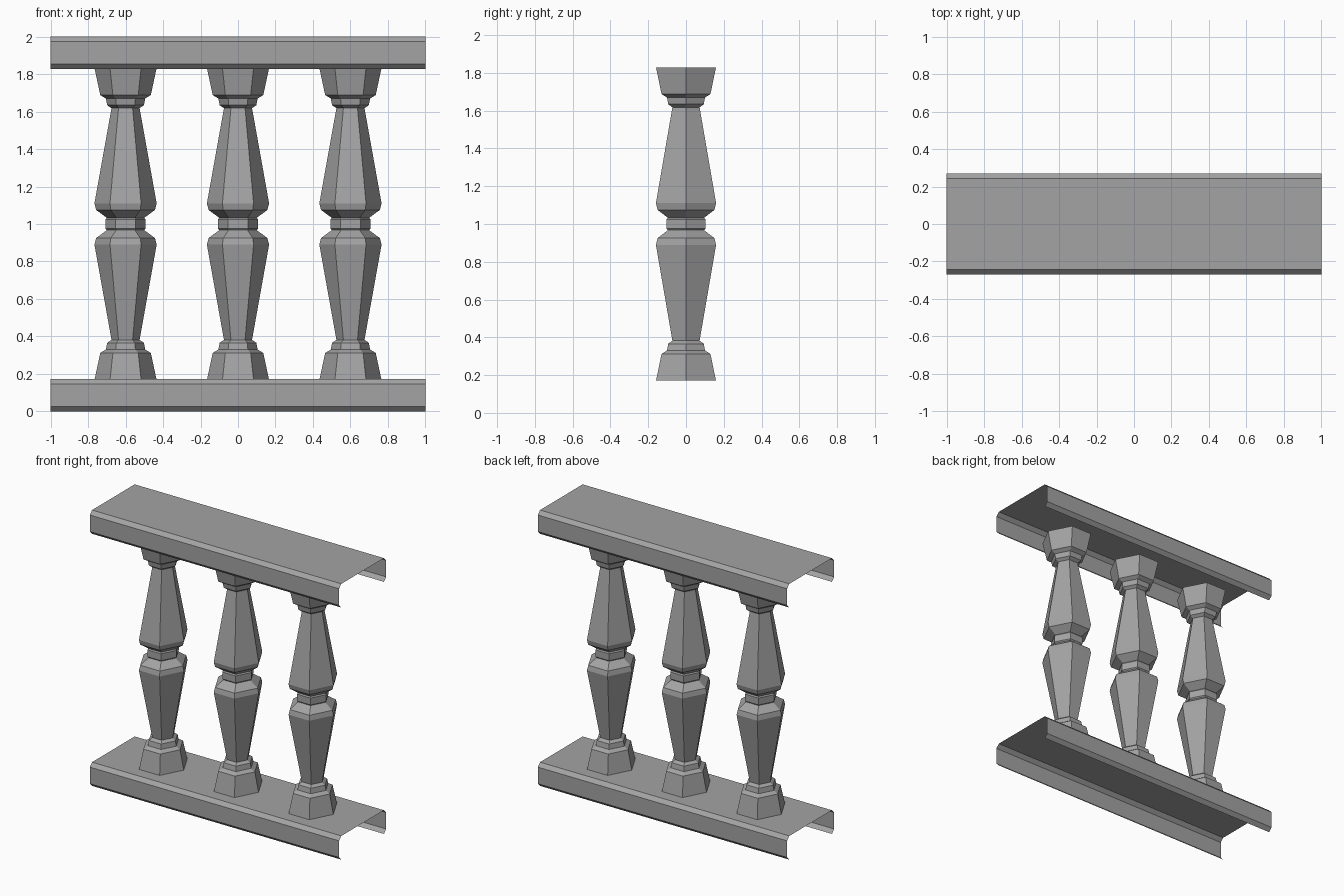
import bpy
import bmesh
from math import cos, sin, radians, copysign

default = bpy.data.objects.get("Cube")
if default:
    bpy.data.objects.remove(default, do_unlink=True)

# Single stone colour
stone = bpy.data.materials.new("grey stone")
stone.use_nodes = True
GREY = (0.37, 0.37, 0.37, 1)
stone.diffuse_color = GREY
stone.node_tree.nodes["Principled BSDF"].inputs["Base Color"].default_value = GREY


def loft(name, rings, closed):
    """Skin neighbouring rows of points with flat quads."""
    bm = bmesh.new()
    rows = [[bm.verts.new(p) for p in ring] for ring in rings]
    for low, high in zip(rows, rows[1:]):
        n = len(low)
        for i in range(n if closed else n - 1):
            j = (i + 1) % n
            bm.faces.new((low[i], low[j], high[j], high[i]))
    mesh = bpy.data.meshes.new(name)
    bm.to_mesh(mesh)
    bm.free()
    mesh.materials.append(stone)
    obj = bpy.data.objects.new(name, mesh)
    bpy.context.collection.objects.link(obj)
    return obj


# Rails: open channel shells with chamfered long edges
HALF_LENGTH, HALF_DEPTH, HEIGHT, CHAMFER = 1.0, 0.27, 0.172, 0.026
inner = HALF_DEPTH - CHAMFER
front = [(-inner, 0), (-HALF_DEPTH, CHAMFER),
         (-HALF_DEPTH, HEIGHT - CHAMFER), (-inner, HEIGHT)]
section = front + [(-y, z) for y, z in reversed(front)]


def rail(name, base):
    rings = [[(x, y, base + z) for x in (-HALF_LENGTH, HALF_LENGTH)]
             for y, z in section]
    return loft(name, rings, closed=False)


rail("bottom_rail", 0)
rail("top_rail", 2 - HEIGHT)

# Balusters: six-sided turned posts, mirrored about mid height
lower = [(0.165, HEIGHT), (0.135, 0.312), (0.105, 0.33), (0.098, 0.366),
         (0.075, 0.382), (0.166, 0.89), (0.157, 0.925), (0.1, 0.967),
         (0.107, 0.975)]
profile = lower + [(r, 2 - z) for r, z in reversed(lower)]
DEPTH_RATIO = 0.96


def hexagon(r, z):
    corners = []
    for k in range(6):
        a = radians(60 * k)
        y = 0 if k % 3 == 0 else copysign(DEPTH_RATIO * r, sin(a))
        corners.append((r * cos(a), y, z))
    return corners


for side, x in (("right", -0.6), ("middle", 0), ("left", 0.6)):
    post = loft(side + "_baluster", [hexagon(r, z) for r, z in profile], closed=True)
    post.location.x = x
